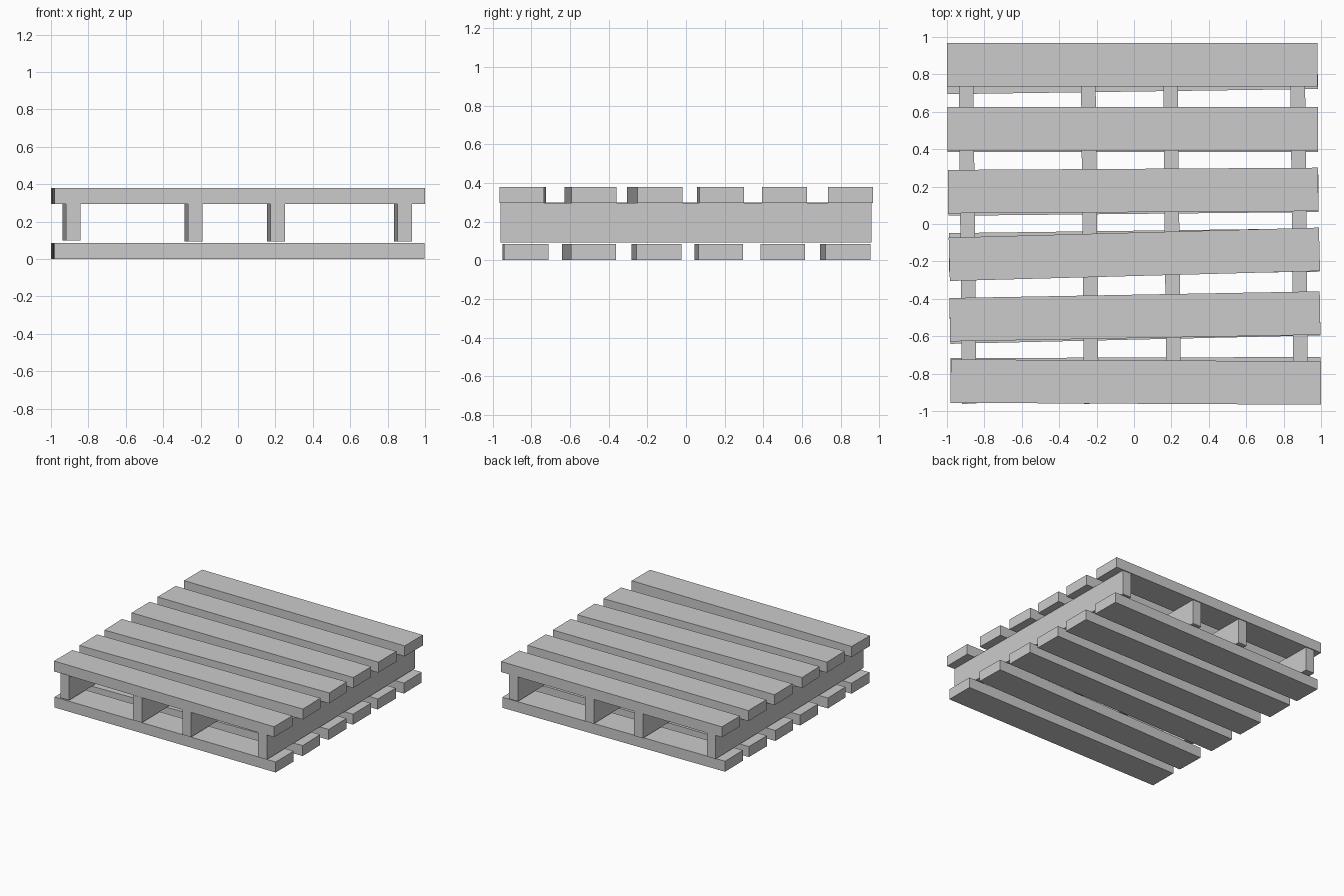
import bpy
import bmesh
from mathutils import Matrix

if "Cube" in bpy.data.objects:
    bpy.data.objects.remove(bpy.data.objects["Cube"])


def box(name, centre, size, angle):
    """Flat-faced box turned about the vertical axis."""
    mesh = bpy.data.meshes.new(name)
    bm = bmesh.new()
    bmesh.ops.create_cube(bm, size=1.0)
    bmesh.ops.transform(bm, matrix=Matrix.Diagonal((*size, 1.0)), verts=bm.verts)
    bm.to_mesh(mesh)
    bm.free()
    obj = bpy.data.objects.new(name, mesh)
    obj.location = centre
    obj.rotation_euler.z = angle
    bpy.context.collection.objects.link(obj)
    return obj


BOARD = (1.98, 0.232, 0.085)

# Top deck boards: centre x, centre y, slight skew
top_boards = [(-0.010, 0.852, 0.0), (-0.007, 0.509, 0.0),
              (-0.005, 0.179, 0.006), (0.002, -0.162, 0.027),
              (0.005, -0.494, 0.018), (0.010, -0.845, -0.005)]
for i, (x, y, a) in enumerate(top_boards, 1):
    box(f"top_board_{i}", (x, y, 0.3375), BOARD, a)

# Bottom deck boards
bottom_boards = [(-0.008, 0.824, 0.014), (-0.006, 0.501, 0.0),
                 (-0.004, 0.170, 0.010), (0.001, -0.152, 0.013),
                 (0.005, -0.502, 0.023), (0.008, -0.830, 0.003)]
for i, (x, y, a) in enumerate(bottom_boards, 1):
    box(f"bottom_board_{i}", (x, y, 0.0425), BOARD, a)

# Stringers running front to back: centre x, bottom z, top z
stringers = [(-0.890, 0.100, 0.300), (-0.237, 0.093, 0.296),
             (0.203, 0.093, 0.296), (0.883, 0.093, 0.296)]
for i, (x, z0, z1) in enumerate(stringers, 1):
    box(f"stringer_{i}", (x, 0.0, (z0 + z1) / 2), (0.078, 1.922, z1 - z0), 0.0095)
